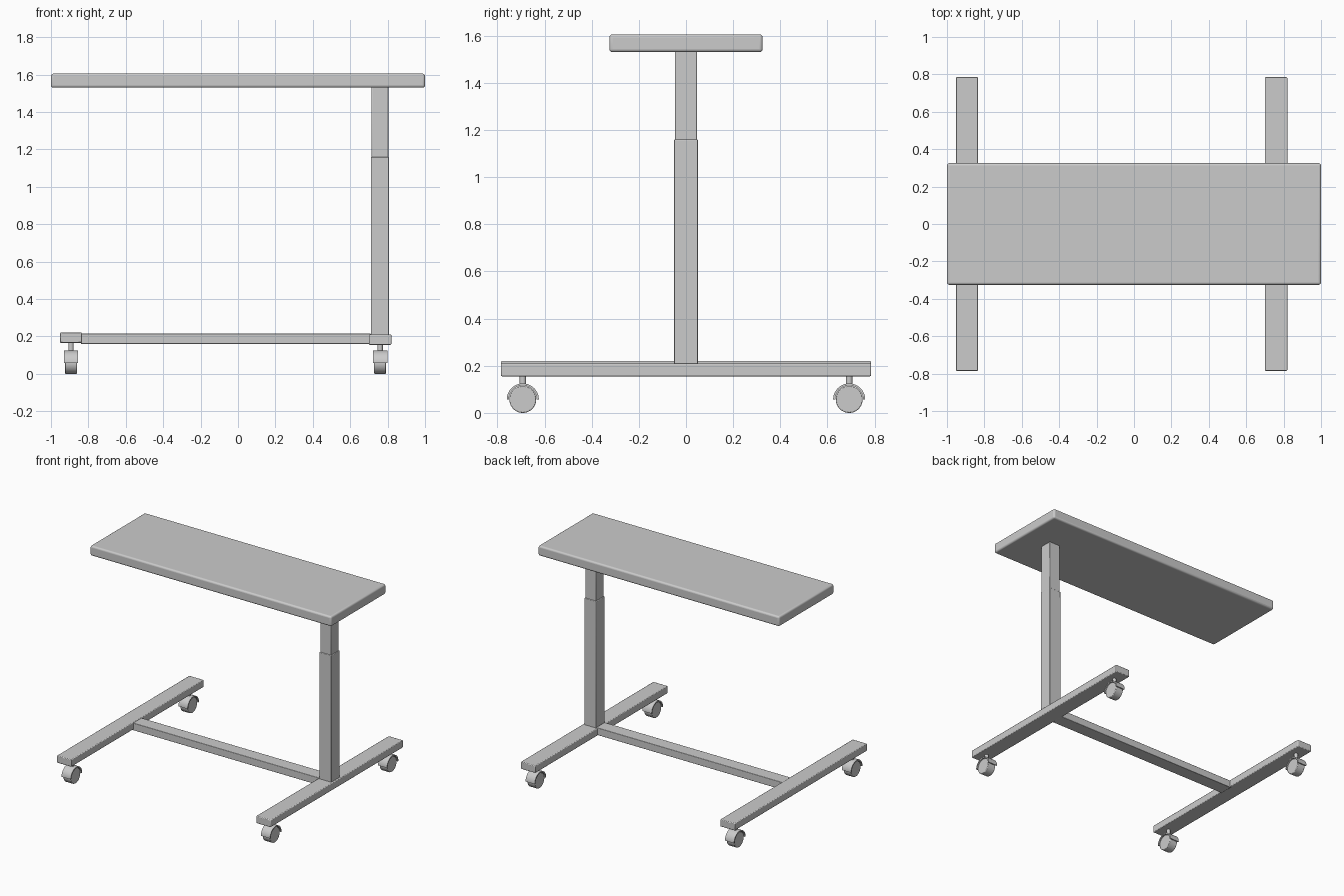
import bpy, bmesh
from math import pi, cos, sin, radians

if "Cube" in bpy.data.objects:
    bpy.data.objects.remove(bpy.data.objects["Cube"])


def finish(bm, name, bevel=0.0, segments=2):
    bmesh.ops.recalc_face_normals(bm, faces=bm.faces)
    me = bpy.data.meshes.new(name)
    bm.to_mesh(me)
    bm.free()
    ob = bpy.data.objects.new(name, me)
    bpy.context.collection.objects.link(ob)
    if bevel:
        mod = ob.modifiers.new("bevel", "BEVEL")
        mod.width, mod.segments = bevel, segments
        mod.limit_method = "ANGLE"
    bpy.ops.object.select_all(action="DESELECT")
    ob.select_set(True)
    bpy.context.view_layer.objects.active = ob
    bpy.ops.object.shade_smooth_by_angle(angle=radians(35))
    return ob


def box(name, x0, x1, y0, y1, z0, z1, bevel=0.0, segments=2):
    bm = bmesh.new()
    bmesh.ops.create_cube(bm, size=1)
    for v in bm.verts:
        v.co = ((x0 + x1) / 2 + v.co.x * (x1 - x0),
                (y0 + y1) / 2 + v.co.y * (y1 - y0),
                (z0 + z1) / 2 + v.co.z * (z1 - z0))
    return finish(bm, name, bevel, segments)


def prism(name, outline, x, y, z, width, bevel=0.0):
    """Extrude a y-z outline along x, centred on (x, y, z)."""
    bm = bmesh.new()
    face = bm.faces.new([bm.verts.new((x - width / 2, y + a, z + b)) for a, b in outline])
    out = bmesh.ops.extrude_face_region(bm, geom=[face])
    for v in out["geom"]:
        if isinstance(v, bmesh.types.BMVert):
            v.co.x += width
    return finish(bm, name, bevel)


def arc(r, a0, a1, n):
    return [(r * cos(a0 + (a1 - a0) * i / n), r * sin(a0 + (a1 - a0) * i / n)) for i in range(n + 1)]


def stem(name, x, y, z0, z1, r):
    bm = bmesh.new()
    bmesh.ops.create_cone(bm, cap_ends=True, segments=24, radius1=r, radius2=r, depth=z1 - z0)
    bmesh.ops.translate(bm, vec=(x, y, (z0 + z1) / 2), verts=bm.verts)
    return finish(bm, name)


# Table top
box("table_top", -1, 1, -0.325, 0.325, 1.53, 1.605, 0.013, 4)

# Telescopic column
box("column_outer", 0.71, 0.808, -0.05, 0.05, 0.2, 1.16, 0.004)
box("column_inner", 0.714, 0.804, -0.046, 0.046, 1.15, 1.54, 0.004)

# Base: two feet joined by a crossbar
box("left_foot", -0.953, -0.833, -0.785, 0.785, 0.166, 0.22, 0.005)
box("right_foot", 0.70, 0.82, -0.785, 0.785, 0.155, 0.21, 0.005)
box("crossbar", -0.84, 0.71, -0.05, 0.05, 0.16, 0.215, 0.003)

# Casters: wheel, half-ring hood and stem under each foot end
for side, cx, top in (("left", -0.893, 0.17), ("right", 0.76, 0.16)):
    for end, cy in (("front", -0.692), ("back", 0.692)):
        tag = f"{side}_{end}"
        prism(tag + "_wheel", arc(0.057, 0, 2 * pi, 40)[:-1], cx, cy, 0.057, 0.064, 0.004)
        hood = arc(0.068, 0, pi, 24) + arc(0.059, pi, 0, 24)
        prism(tag + "_hood", hood, cx, cy, 0.057, 0.076)
        stem(tag + "_stem", cx, cy, 0.118, top, 0.014)
